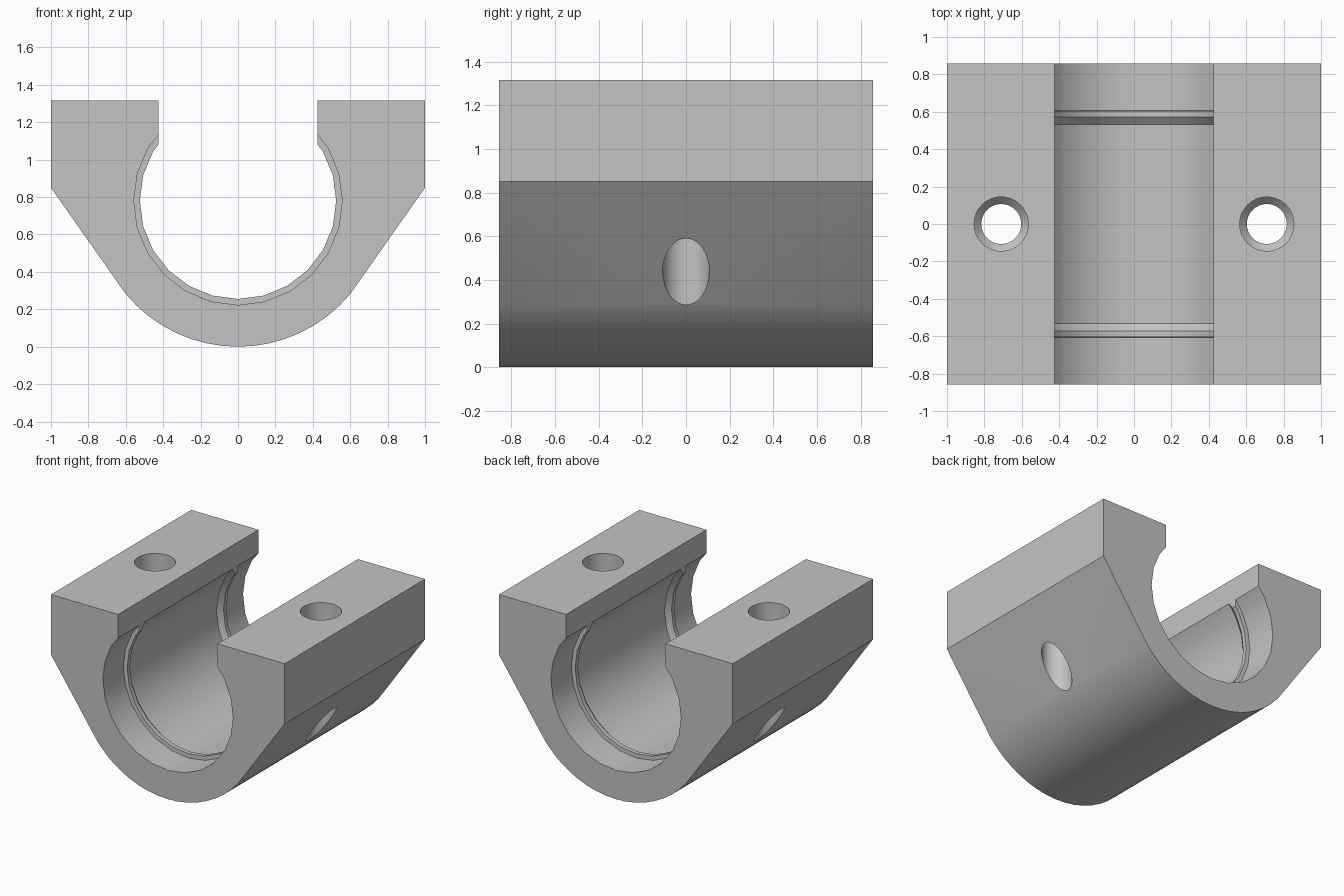
import bpy, bmesh, math

cube = bpy.data.objects.get("Cube")
if cube:
    bpy.data.objects.remove(cube, do_unlink=True)

HALF_LEN, TOP, AXIS_Z = 0.857, 1.315, 0.78
SLOT = 0.425

grey = bpy.data.materials.new("plain grey")
grey.use_nodes = True
colour = (0.55, 0.55, 0.55, 1)
grey.diffuse_color = colour
grey.node_tree.nodes["Principled BSDF"].inputs["Base Color"].default_value = colour


def finish(name, bm):
    bmesh.ops.recalc_face_normals(bm, faces=bm.faces)
    mesh = bpy.data.meshes.new(name)
    bm.to_mesh(mesh)
    bm.free()
    mesh.materials.append(grey)
    obj = bpy.data.objects.new(name, mesh)
    bpy.context.collection.objects.link(obj)
    return obj


def extrude_outline(name, outline, half):
    """Extrude an x-z outline along y."""
    bm = bmesh.new()
    face = bm.faces.new([bm.verts.new((x, -half, z)) for x, z in outline])
    new = bmesh.ops.extrude_face_region(bm, geom=[face])["geom"]
    verts = [v for v in new if isinstance(v, bmesh.types.BMVert)]
    bmesh.ops.translate(bm, verts=verts, vec=(0, 2 * half, 0))
    return finish(name, bm)


def turned(name, profile, sides, place):
    """Solid of revolution from (radius, position) pairs."""
    bm = bmesh.new()
    rings = []
    for r, t in profile:
        angles = [2 * math.pi * i / sides for i in range(sides)]
        rings.append([bm.verts.new(place(r * math.sin(a), r * math.cos(a), t)) for a in angles])
    for low, high in zip(rings, rings[1:]):
        for i in range(sides):
            j = (i + 1) % sides
            bm.faces.new((low[i], low[j], high[j], high[i]))
    bm.faces.new(rings[0])
    bm.faces.new(rings[-1])
    return finish(name, bm)


# Outer block: rounded belly, sloping flanks, square shoulders
end = math.atan2(0.6, 0.495)
arc = [end * (2 * i / 16 - 1) for i in range(17)]
belly = [(0.78 * math.sin(a), AXIS_Z - 0.78 * math.cos(a)) for a in arc]
outline = belly + [(1, 0.85), (1, TOP), (-1, TOP), (-1, 0.85)]
housing = extrude_outline("bearing_housing", outline, HALF_LEN)

# Bore with two retaining ridges, bevelled on their inner side
WIDE, NARROW = 0.557, 0.525
half = [(WIDE, 0.533), (NARROW, 0.572), (NARROW, 0.605), (WIDE, 0.606), (WIDE, 1)]
bore = [(r, -t) for r, t in reversed(half)] + half
cutters = [turned("bore_cutter", bore, 24, lambda u, v, t: (u, t, AXIS_Z + v))]

# Open slot above the bore
slot = [(-SLOT, AXIS_Z), (SLOT, AXIS_Z), (SLOT, 1.6), (-SLOT, 1.6)]
cutters.append(extrude_outline("slot_cutter", slot, 1.1))

# Screw holes, widened for the screw heads
screw = [(0.107, -0.2), (0.107, 0.93), (0.145, 0.97), (0.145, 1.5)]
for side, label in ((1, "left"), (-1, "right")):
    cutters.append(turned(label + "_screw_cutter", screw, 32,
                          lambda u, v, t, s=side: (s * 0.71 + u, v, t)))

bpy.ops.object.select_all(action="DESELECT")
housing.select_set(True)
bpy.context.view_layer.objects.active = housing
for cutter in cutters:
    mod = housing.modifiers.new(cutter.name, "BOOLEAN")
    mod.operation = "DIFFERENCE"
    mod.solver = "EXACT"
    mod.object = cutter
    bpy.ops.object.modifier_apply(modifier=mod.name)
    bpy.data.objects.remove(cutter, do_unlink=True)

bpy.ops.object.shade_smooth_by_angle(angle=math.radians(25))
